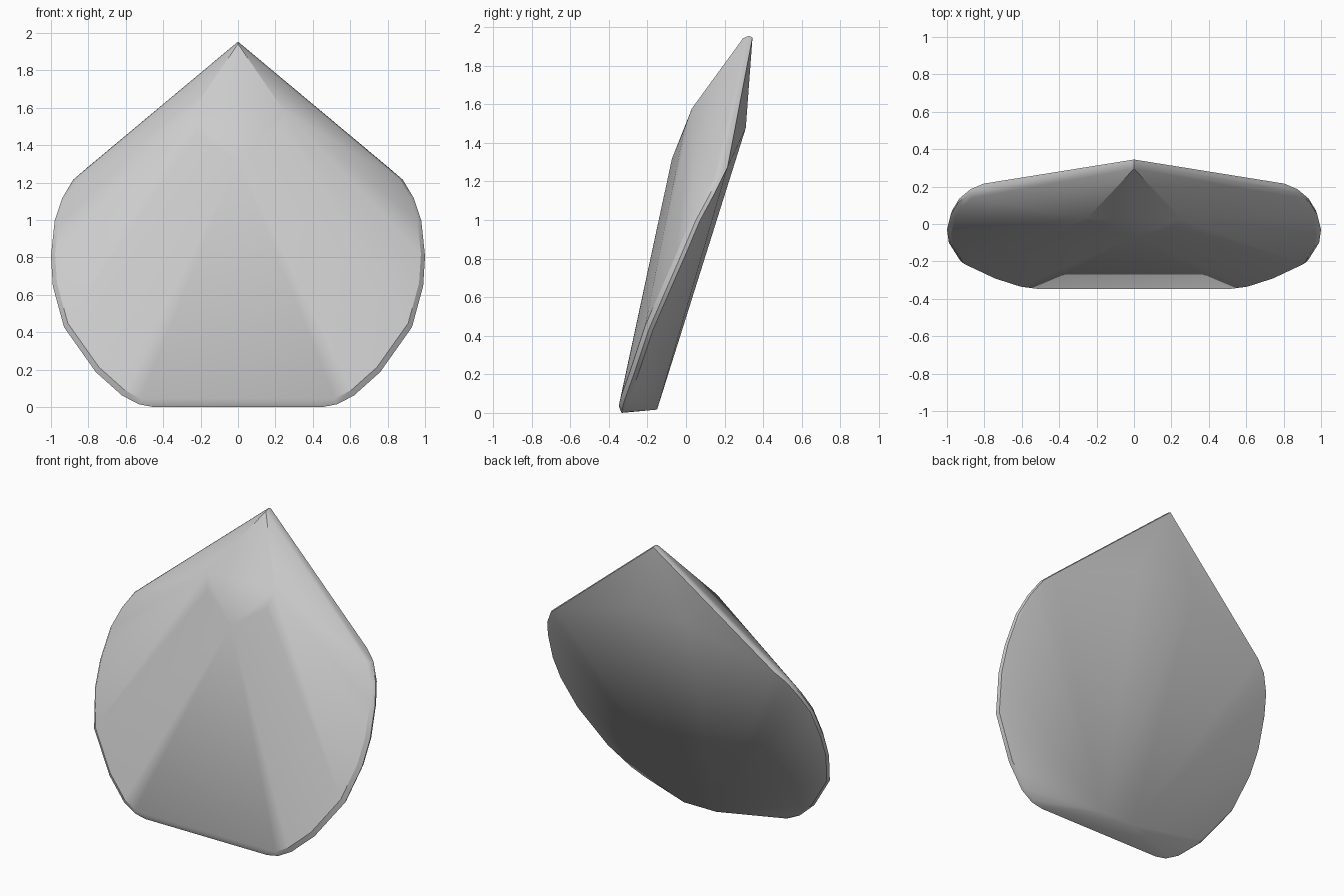
import bpy, bmesh, math
from mathutils import Vector

if "Cube" in bpy.data.objects:
    bpy.data.objects.remove(bpy.data.objects["Cube"])

# Right half of the leaning rim, from the peak down to the base edge
RIM = [(0, .325, 1.957), (.81, .195, 1.28), (.88, .165, 1.22), (.94, .115, 1.12),
       (.98, .05, 1.0), (1.0, -.03, .81), (.99, -.10, .65), (.93, -.195, .43),
       (.76, -.275, .19), (.62, -.32, .065), (.53, -.332, .018), (.45, -.333, .003)]

# Right half of the front shoulders and of the flat back face
FRONT = [(.25, .03, 1.58), (.22, -.01, 1.47), (0, -.073, 1.32)]
BACK = [(.215, .31, 1.48), (.12, -.15, .02)]
CENTRE = Vector((0, 0, .85))


def rounded_rim(p):
    """Rim point with a softening point in front and behind."""
    p = Vector(p)
    front = CENTRE + (p - CENTRE) * .978 + Vector((0, -.022, .012))
    back = CENTRE + (p - CENTRE) * .993 + Vector((0, .022, 0))
    back.z = max(back.z, 0)
    return [front, p, back]


# Gather the corners and mirror them
points = [q for p in RIM for q in rounded_rim(p)]
points += [Vector(p) for p in FRONT + BACK]
points += [Vector((-p.x, p.y, p.z)) for p in points if p.x > 1e-4]

# Faceted slab spanning all corners
bm = bmesh.new()
for p in points:
    bm.verts.new(p)
hull = bmesh.ops.convex_hull(bm, input=bm.verts)
loose = [v for v in bm.verts if not v.link_faces]
bmesh.ops.delete(bm, geom=loose, context='VERTS')
bmesh.ops.recalc_face_normals(bm, faces=bm.faces)
low = min(v.co.z for v in bm.verts)
bmesh.ops.translate(bm, verts=bm.verts, vec=(0, 0, -low))

mesh = bpy.data.meshes.new("leaning_stone")
bm.to_mesh(mesh)
bm.free()
stone = bpy.data.objects.new("leaning_stone", mesh)
bpy.context.collection.objects.link(stone)

# Soft rim, crisp facets
bpy.context.view_layer.objects.active = stone
stone.select_set(True)
bpy.ops.object.shade_smooth_by_angle(angle=math.radians(30))
